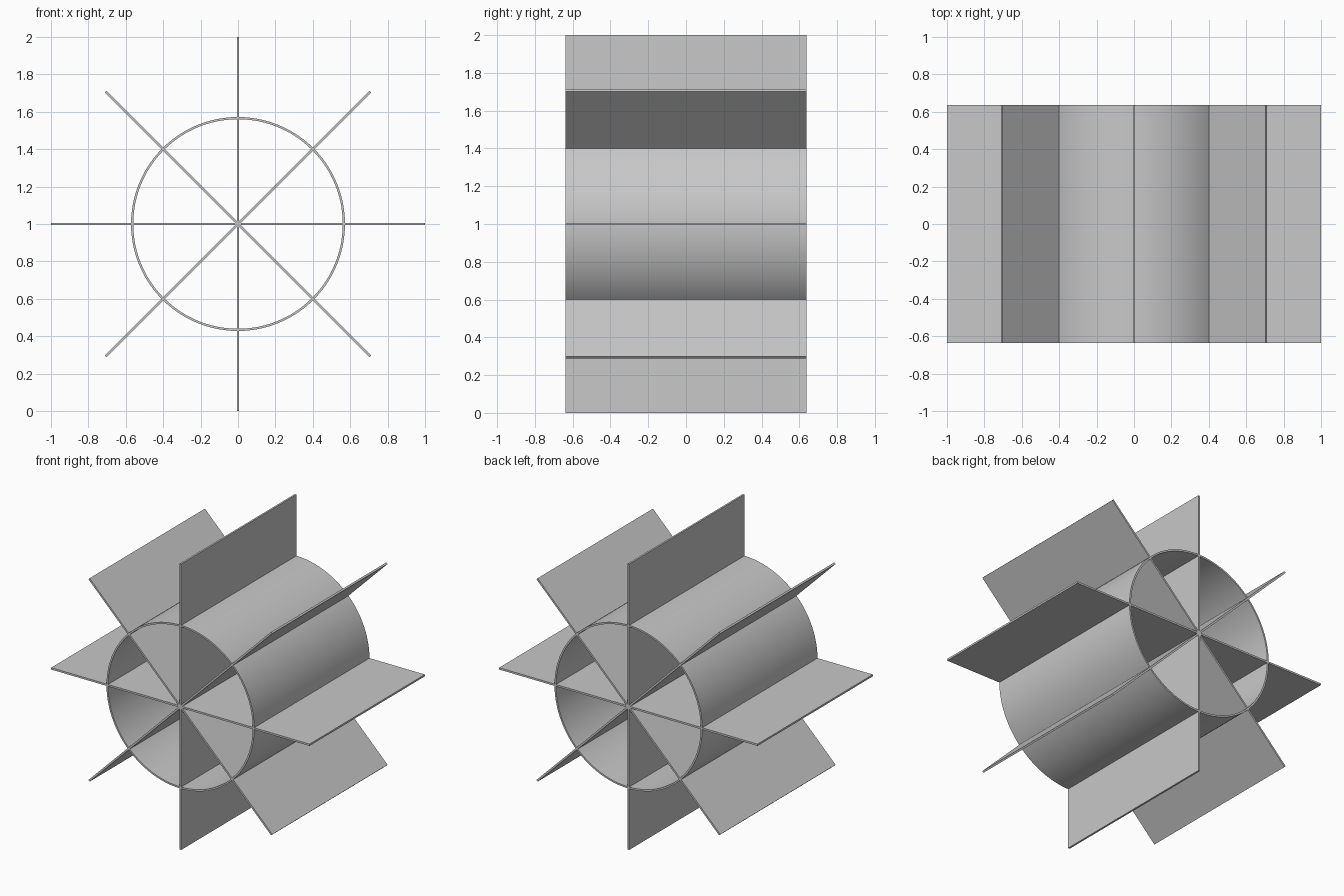
import bpy, bmesh, math
from mathutils import Matrix, Vector

cube = bpy.data.objects.get("Cube")
if cube:
    bpy.data.objects.remove(cube, do_unlink=True)

LENGTH = 1.275      # depth along y
OUTER, INNER = 0.572, 0.56
THICK = 0.013
CENTRE = Vector((0, 0, 1))

grey = bpy.data.materials.new("plain grey")
grey.use_nodes = True
colour = (0.58, 0.58, 0.58, 1)
grey.diffuse_color = colour
grey.node_tree.nodes["Principled BSDF"].inputs["Base Color"].default_value = colour


def add_object(name, bm):
    bmesh.ops.recalc_face_normals(bm, faces=bm.faces)
    mesh = bpy.data.meshes.new(name)
    bm.to_mesh(mesh)
    bm.free()
    mesh.materials.append(grey)
    obj = bpy.data.objects.new(name, mesh)
    obj.location = CENTRE
    bpy.context.collection.objects.link(obj)
    return obj


# Open drum: a thin rectangular wall section spun around the y axis
bm = bmesh.new()
h = LENGTH / 2
section = [bm.verts.new((r, y, 0)) for r, y in
           ((OUTER, -h), (OUTER, h), (INNER, h), (INNER, -h))]
edges = [bm.edges.new((section[i], section[(i + 1) % 4])) for i in range(4)]
bmesh.ops.spin(bm, geom=section + edges, cent=(0, 0, 0), axis=(0, 1, 0),
               angle=math.tau, steps=96, use_merge=True)
bmesh.ops.remove_doubles(bm, verts=bm.verts, dist=1e-5)
drum = add_object("drum", bm)
bpy.ops.object.select_all(action="DESELECT")
drum.select_set(True)
bpy.context.view_layer.objects.active = drum
bpy.ops.object.shade_smooth_by_angle(angle=math.radians(30))

# Four full-width paddle plates crossing on the axis make eight blades
names = ("horizontal", "falling_diagonal", "vertical", "rising_diagonal")
for i, name in enumerate(names):
    bm = bmesh.new()
    bmesh.ops.create_cube(bm, size=1, matrix=Matrix.Diagonal((2, LENGTH, THICK, 1)))
    bmesh.ops.rotate(bm, verts=bm.verts, cent=(0, 0, 0),
                     matrix=Matrix.Rotation(i * math.pi / 4, 3, "Y"))
    add_object(name + "_paddle", bm)
